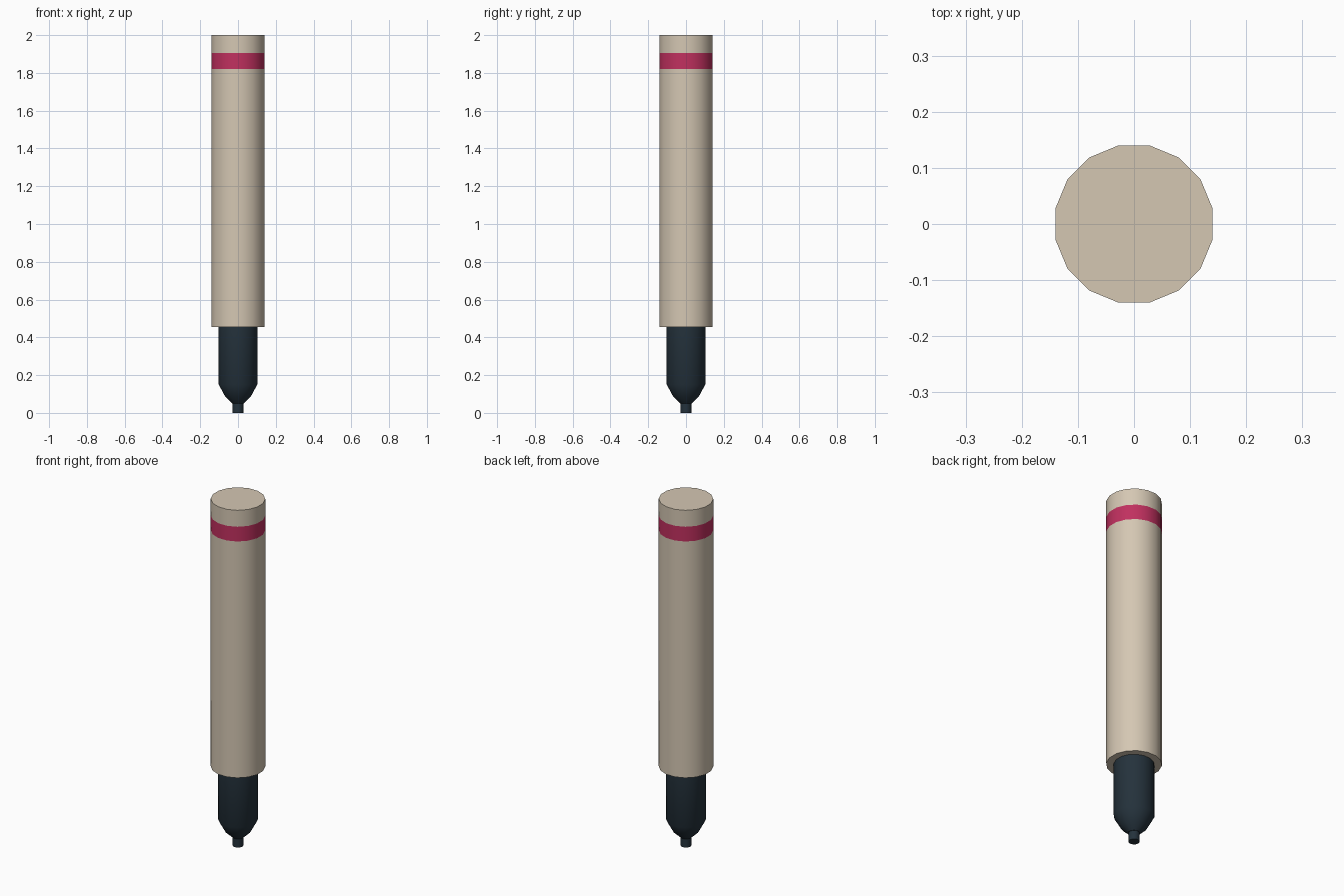
import bpy, math

cube = bpy.data.objects.get("Cube")
if cube:
    bpy.data.objects.remove(cube, do_unlink=True)

SIDES = 16


def make_material(name, rgb):
    mat = bpy.data.materials.new(name)
    mat.use_nodes = True
    color = (*rgb, 1.0)
    mat.diffuse_color = color
    mat.node_tree.nodes["Principled BSDF"].inputs["Base Color"].default_value = color
    return mat


def lathe(name, profile, materials, material_rule=None):
    """Capped 16-sided solid turned from (half width across flats, height) points."""
    verts, faces = [], []
    for half_width, z in profile:
        r = half_width / math.cos(math.pi / SIDES)
        for i in range(SIDES):
            a = 2 * math.pi * (i + 0.5) / SIDES
            verts.append((r * math.cos(a), r * math.sin(a), z))
    for ring in range(len(profile) - 1):
        low, high = ring * SIDES, (ring + 1) * SIDES
        for i in range(SIDES):
            j = (i + 1) % SIDES
            faces.append((low + i, low + j, high + j, high + i))
    faces.append(tuple(reversed(range(SIDES))))
    faces.append(tuple(range(len(verts) - SIDES, len(verts))))

    mesh = bpy.data.meshes.new(name)
    mesh.from_pydata(verts, [], faces)
    for mat in materials:
        mesh.materials.append(mat)
    if material_rule:
        for poly in mesh.polygons:
            poly.material_index = material_rule(poly.center.z)
    obj = bpy.data.objects.new(name, mesh)
    bpy.context.collection.objects.link(obj)
    bpy.ops.object.select_all(action="DESELECT")
    obj.select_set(True)
    bpy.context.view_layer.objects.active = obj
    bpy.ops.object.shade_smooth_by_angle(angle=math.radians(40))
    return obj


beige = make_material("warm beige", (0.66, 0.57, 0.45))
crimson = make_material("crimson", (0.53, 0.03, 0.115))
navy = make_material("dark slate", (0.018, 0.032, 0.045))

# Barrel with a painted band near the top
BAND_LOW, BAND_HIGH = 1.82, 1.905
lathe("barrel",
      [(0.14, 0.455), (0.14, BAND_LOW), (0.14, BAND_HIGH), (0.14, 2.0)],
      [beige, crimson],
      lambda z: int(BAND_LOW < z < BAND_HIGH))

# Grip that rounds in towards the point
lathe("grip",
      [(0.03, 0.05), (0.067, 0.085), (0.102, 0.15), (0.102, 0.46)],
      [navy])

# Narrow writing tip
lathe("tip", [(0.028, 0.0), (0.028, 0.055)], [navy])
